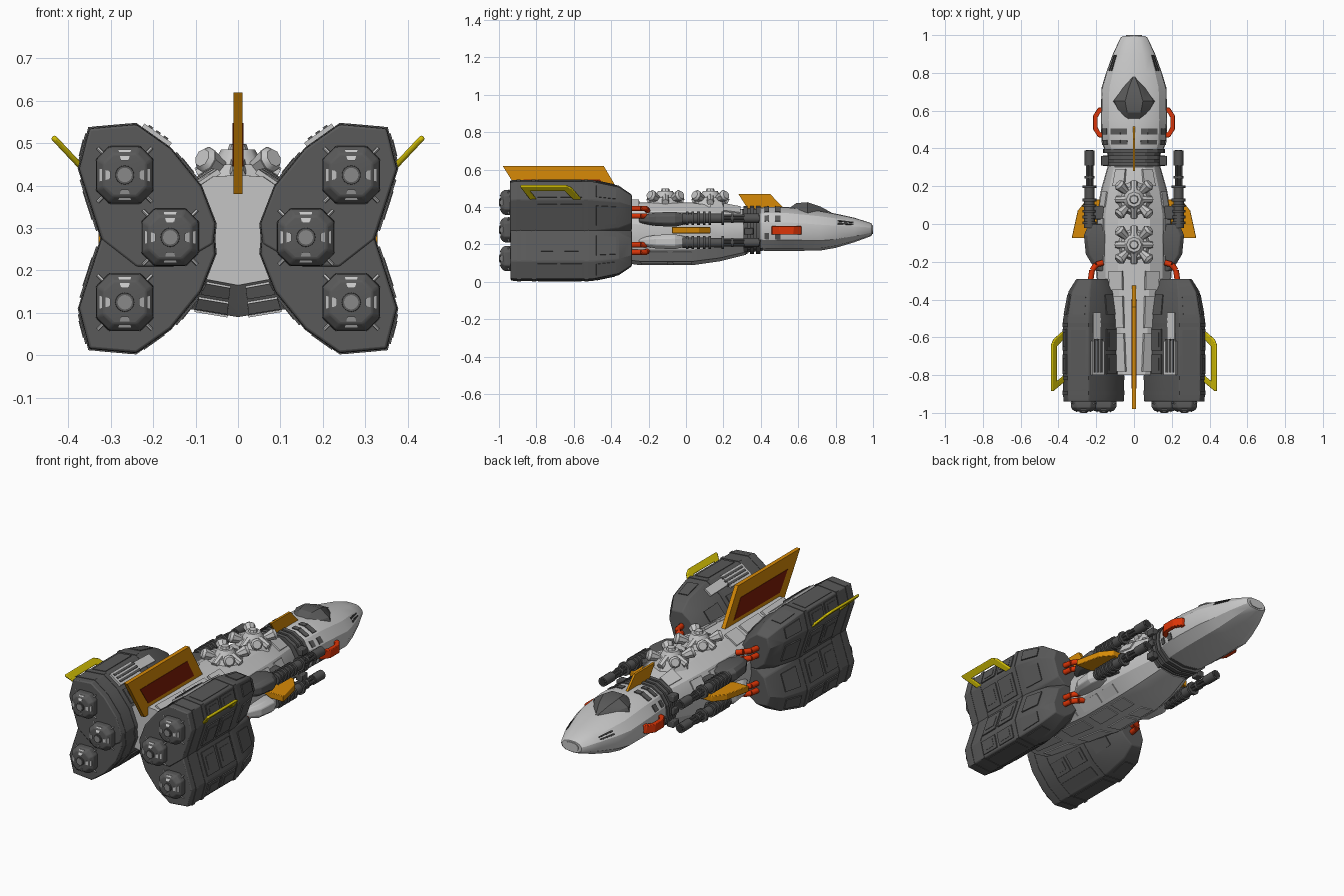
import bpy, bmesh, math
from mathutils import Vector as V

if "Cube" in bpy.data.objects:
    bpy.data.objects.remove(bpy.data.objects["Cube"])

def mat(name, r, g, b):
    m = bpy.data.materials.new(name)
    m.diffuse_color = (r, g, b, 1)
    m.use_nodes = True
    m.node_tree.nodes["Principled BSDF"].inputs["Base Color"].default_value = m.diffuse_color
    return m

LIGHT = mat("light_grey", .56, .56, .56)
DARK = mat("dark_grey", .1, .1, .1)
GUN = mat("gunmetal", .085, .085, .085)
MID = mat("mid_grey", .25, .25, .25)
BLACK = mat("near_black", .035, .035, .035)
ORANGE = mat("orange", .68, .255, .002)
RED = mat("red", .72, .035, .002)
MAROON = mat("dark_red", .22, .012, .002)
YELLOW = mat("yellow", .66, .53, .002)

def make(name, verts, faces, m, angle=25, bevel=0):
    bm = bmesh.new()
    vs = [bm.verts.new(v) for v in verts]
    for f in faces:
        bm.faces.new([vs[i] for i in f])
    bmesh.ops.recalc_face_normals(bm, faces=bm.faces)
    me = bpy.data.meshes.new(name)
    bm.to_mesh(me)
    bm.free()
    me.materials.append(m)
    me.shade_smooth()
    me.set_sharp_from_angle(angle=math.radians(angle))
    ob = bpy.data.objects.new(name, me)
    bpy.context.collection.objects.link(ob)
    if bevel:
        b = ob.modifiers.new("bevel", 'BEVEL')
        b.width, b.segments, b.limit_method = bevel, 2, 'ANGLE'
    return ob

def loft(name, rings, m, **kw):
    n = len(rings[0])
    faces = [(r*n+i, r*n+(i+1) % n, (r+1)*n+(i+1) % n, (r+1)*n+i)
             for r in range(len(rings)-1) for i in range(n)]
    faces += [tuple(range(n)), tuple(range((len(rings)-1)*n, len(rings)*n))]
    return make(name, [p for r in rings for p in r], faces, m, **kw)

def prism(name, pts, vec, m, **kw):
    pts = [V(p) for p in pts]
    return loft(name, [pts, [p+V(vec) for p in pts]], m, **kw)

def cyl(name, p0, p1, r0, r1, m, n=12):
    p0, p1 = V(p0), V(p1)
    q = (p1-p0).to_track_quat('Z', 'Y')
    circ = [q @ V((math.cos(2*math.pi*i/n), math.sin(2*math.pi*i/n), 0)) for i in range(n)]
    return loft(name, [[p0+c*r0 for c in circ], [p1+c*r1 for c in circ]], m, angle=40)

def box(name, c, d, m, bevel=0):
    x, y, z = c
    a, b, h = d[0]/2, d[1]/2, d[2]/2
    return prism(name, [(x-a, y-b, z-h), (x+a, y-b, z-h), (x+a, y+b, z-h), (x-a, y+b, z-h)],
                 (0, 0, 2*h), m, bevel=bevel)

def ring_at(rings, y):
    for a, b in zip(rings, rings[1:]):
        if a[0].y <= y <= b[0].y:
            t = (y-a[0].y)/(b[0].y-a[0].y)
            return [p.lerp(q, t) for p, q in zip(a, b)]

def plate(name, rings, i, t0, t1, y0, y1, h, m, s=1):
    """Raised plate lying on side i of a lofted skin, between two y positions."""
    A, B = ring_at(rings, y0), ring_at(rings, y1)
    j = (i+1) % len(A)
    pts = [A[i].lerp(A[j], t0), A[i].lerp(A[j], t1), B[i].lerp(B[j], t1), B[i].lerp(B[j], t0)]
    n = (pts[1]-pts[0]).cross(pts[3]-pts[0]).normalized()
    if n.dot(pts[0]-sum(A, V())/len(A)) < 0:
        n = -n
    pts = [p-n*.005 for p in pts]
    n = n*(h+.005)
    prism(name, [(p.x*s, p.y, p.z) for p in pts], (n.x*s, n.y, n.z), m)

# Fuselage cross-section shared by hull, neck and head
HALF = [(0, 1), (.42, .97), (.76, .72), (.97, .3), (1, -.1), (.92, -.5), (.6, -.88), (0, -1)]
PROF = HALF + [(-x, z) for x, z in HALF[-2:0:-1]]
def body(secs):
    return [[V((x*w, y, (zb+zt)/2 + z*(zt-zb)/2)) for x, z in PROF] for y, w, zb, zt in secs]

hull = body([(-.8, .14, .165, .425), (-.5, .18, .125, .425), (-.25, .2, .09, .425),
             (.04, .2, .09, .425), (.18, .175, .11, .41), (.32, .135, .145, .385)])
head = body([(.39, .155, .17, .395), (.43, .17, .165, .402), (.55, .176, .165, .40), (.72, .172, .168, .38),
             (.8, .148, .182, .365), (.9, .112, .212, .343), (.985, .072, .243, .316), (.995, .06, .25, .31)])
loft("hull", hull, LIGHT)
loft("head", head, LIGHT)
loft("nose_cap", body([(.96, .038, .26, .3), (1.0, .042, .257, .303)]), LIGHT)
loft("neck", body([(.3, .135, .155, .39), (.41, .145, .165, .395)]), DARK)
for y in (.318, .352, .386):
    loft("neck_ring", body([(y-.011, .164, .15, .405), (y+.011, .164, .15, .405)]), DARK)

# Hull and head panels, both sides
for s in (1, -1):
    for y0, y1 in ((-.78, -.58), (-.55, -.38), (-.35, -.25), (.2, .29)):
        plate("top_panel", hull, 1, -.35, .7, y0, y1, .008, LIGHT, s)
    for y0, y1 in ((-.76, -.56), (-.48, -.3), (-.24, -.1), (-.07, .03)):
        plate("belly_panel", hull, 6, .15, .8, y0, y1, .005, LIGHT, s)
        plate("belly_side_panel", hull, 5, .2, .8, y0, y1, .005, LIGHT, s)
    for y0, y1 in ((-.2, -.08), (-.05, .03), (.09, .17)):
        plate("shoulder_panel", hull, 2, .15, .85, y0, y1, .007, LIGHT, s)
    for y0, y1 in ((.42, .445), (.475, .505)):
        plate("head_vent", head, 0, .5, 1, y0, y1, .005, DARK, s)
        plate("head_vent", head, 1, .0, .85, y0, y1, .005, DARK, s)
        plate("side_vent", head, 2, .3, .9, y0, y1, .005, DARK, s)
        plate("side_vent", head, 4, .2, .9, y0, y1, .005, DARK, s)
    plate("nose_slit", head, 2, .2, .42, .81, .895, .003, BLACK, s)
    plate("nose_slit", head, 2, .58, .8, .81, .895, .003, BLACK, s)
    for z in (.2, .27, .34):
        box("neck_block", (s*.155, .335, z), (.04, .05, .035), GUN, .004)

# Cockpit canopy: faceted teardrop
def canopy_ring(y, w, z):
    return [V((a*w, y, .35+b*(z-.35))) for a, b in ((-1, 0), (-.85, .5), (-.4, .95), (.4, .95), (.85, .5), (1, 0))]
loft("canopy", [canopy_ring(*r) for r in ((.55, .07, .395), (.59, .09, .425), (.65, .118, .43),
                                          (.72, .07, .405), (.78, .012, .37))], DARK)

# Roof: two thruster clusters, each with four diagonal nozzles
for cy in (.13, -.11):
    cyl("cluster_base", (0, cy, .40), (0, cy, .45), .1, .075, LIGHT, 8)
    cyl("cluster_dome", (0, cy, .45), (0, cy, .485), .06, .04, LIGHT, 8)
    cyl("cluster_cap", (0, cy, .48), (0, cy, .498), .026, .02, LIGHT, 8)
    for k in range(8):
        c, d = math.cos(math.radians(45*k)), math.sin(math.radians(45*k))
        if k % 2:
            cyl("cluster_nozzle", (.05*c, cy+.05*d, .44), (.108*c, cy+.108*d, .462), .016, .032, LIGHT, 8)
            cyl("cluster_nozzle_mouth", (.106*c, cy+.106*d, .461), (.12*c, cy+.12*d, .466), .032, .022, LIGHT, 8)
        else:
            cyl("cluster_pipe", (.03*c, cy+.03*d, .455), (.095*c, cy+.095*d, .425), .022, .018, LIGHT, 8)

# Dorsal fins
def fin(name, yz, t, m):
    prism(name, [(-t/2, y, z) for y, z in yz], (t, 0, 0), m)
fin("rear_fin", [(-.98, .62), (-.44, .62), (-.31, .40), (-.83, .38)], .022, ORANGE)
fin("rear_fin_panel", [(-.87, .548), (-.46, .548), (-.40, .445), (-.8, .445)], .026, MAROON)
fin("front_fin", [(.28, .47), (.45, .47), (.545, .37), (.35, .36)], .012, ORANGE)

# Engine pod cross-section (upper right); the others are mirrored
P = [(.24, .548), (.353, .538), (.378, .44), (.323, .27), (.24, .205),
     (.15, .205), (.055, .26), (.05, .31), (.085, .40), (.158, .49)]
def pod_ring(y, k, up):
    pts = [(.212+(x-.212)*k, .365+(z-.365)*k) for x, z in P]
    return [V((x, y, z if up else .55-z)) for x, z in pts]

for s in (1, -1):
    for up in (True, False):
        side = "upper" if up else "lower"
        flip = lambda z: z if up else .55-z
        e = 0 if up else .003
        rings = [pod_ring(*r, up) for r in ((-.94+e, .975), (-.915, .985), (-.5, .985), (-.36, .82), (-.29, .56))]
        loft(side+"_pod", [[V((p.x*s, p.y, p.z)) for p in r] for r in rings], DARK, bevel=.005)
        for y in (-.895, -.815, -.535):
            rr = [pod_ring(yy+e, 1.0, up) for yy in (y-.011, y+.011)]
            loft("pod_rib", [[V((p.x*s, p.y, p.z)) for p in r] for r in rr], DARK)
        for i in (1, 2, 3, 8):
            for y0, y1 in ((-.795, -.69), (-.67, -.555)):
                plate("pod_panel", rings, i, .14, .86, y0, y1, .006, DARK, s)
                plate("pod_recess", rings, i, .3, .7, y0+.02, y1-.02, .008, DARK, s)
            plate("pod_front_panel", rings, i, .18, .82, -.48, -.375, .006, DARK, s)
        plate("pod_edge_panel", rings, 0, .15, .85, -.79, -.56, .003, DARK, s)
        plate("pod_edge_front", rings, 0, .2, .8, -.48, -.38, .004, DARK, s)
        # Light grille on the inner shoulder of the upper pods
        if up:
            plate("pod_grille", rings, 9, .05, .85, -.8, -.62, .012, LIGHT, s)
            plate("pod_grille_tip", rings, 9, .25, .75, -.63, -.47, .01, LIGHT, s)
            for t in (.18, .4, .62):
                plate("grille_slot", rings, 9, t, t+.12, -.785, -.61, .016, DARK, s)
        else:
            plate("pod_lower_panel", rings, 9, .2, .8, -.79, -.56, .004, DARK, s)
        # Red coolant pipes between hull and pod
        for z in (.392, .352):
            path = [(s*.165, -.205, flip(z-.01)), (s*.2, -.215, flip(z)), (s*.222, -.245, flip(z)), (s*.232, -.31, flip(z))]
            for a, b in zip(path, path[1:]):
                cyl("coolant_pipe", a, b, .015, .015, RED, 10)
        # Guns: mount, ribbed receiver, barrels and muzzle
        gx, gz = s*.236, flip(.34)
        box("gun_arm", (s*.2, .06, gz), (.08, .07, .03), DARK, .004)
        cyl("gun_receiver", (gx, -.02, gz), (gx, .2, gz), .03, .026, GUN, 10)
        for y in (.0, .03, .06, .09, .12, .19):
            cyl("gun_rib", (gx, y, gz), (gx, y+.014, gz), .037, .037, GUN, 10)
        for k in range(5):
            a = 2*math.pi*k/5
            bx, bz = gx+.014*math.cos(a), gz+.014*math.sin(a)
            cyl("gun_barrel", (bx, .19, bz), (bx, .385, bz), .008, .008, GUN, 8)
        for y0, y1 in ((.24, .255), (.31, .39)):
            cyl("gun_sleeve", (gx, y0, gz), (gx, y1, gz), .026, .026, GUN, 10)
        cyl("gun_bore", (gx, .385, gz), (gx, .392, gz), .018, .018, BLACK, 10)
        # Gun fairing on the hull flank
        def fr(y, x1, h):
            zc = flip(.335)
            return [V((s*x, y, zc+z)) for x, z in ((.15, -h), (x1-.02, -h), (x1, -h*.5), (x1, h*.5), (x1-.02, h), (.15, h))]
        loft("gun_fairing", [fr(-.25, .2, .02), fr(-.16, .255, .036), fr(-.06, .265, .04), fr(.0, .24, .026)],
             DARK if up else LIGHT, bevel=.004)

    # Engines: rounded-square bells, three per side
    for ex, ez in ((.267, .425), (.267, .125), (.16, .278)):
        def sq(y, r):
            c = r*.55
            return [V((s*ex+x, y, ez+z)) for x, z in ((c, r), (r, c), (r, -c), (c, -r), (-c, -r), (-r, -c), (-r, c), (-c, r))]
        loft("engine", [sq(-.92, .06), sq(-.945, .068), sq(-.972, .066), sq(-.99, .05), sq(-.992, .034)], DARK, bevel=.004)
        cyl("engine_nozzle", (s*ex, -.97, ez), (s*ex, -.998, ez), .024, .022, DARK, 16)
        cyl("engine_core", (s*ex, -.99, ez), (s*ex, -1, ez), .017, .017, MID, 16)
        for k in range(4):
            c, d = round(math.cos(k*math.pi/2)), round(math.sin(k*math.pi/2))
            at = lambda u, w, y: (s*ex+c*u-d*w, y, ez+d*u+c*w)
            prism("engine_flap", [at(.034, -.009, -.99), at(.034, .009, -.99), at(.06, .015, -.975), at(.06, -.015, -.975)],
                  (0, -.007, 0), LIGHT)
            g, h = math.cos((k+.5)*math.pi/2), math.sin((k+.5)*math.pi/2)
            cyl("engine_strut", (s*ex+.06*g, -.955, ez+.06*h), (s*ex+.09*g, -.945, ez+.09*h), .004, .004, LIGHT, 6)

    # Orange side fin, red handle and yellow rail
    prism("side_fin", [(s*.18, .13, .26), (s*.25, .13, .26), (s*.298, .07, .26), (s*.33, -.075, .26), (s*.25, -.075, .26),
                       (s*.18, -.04, .26)], (0, 0, .033), ORANGE, bevel=.003)
    prism("red_handle", [(s*x, y, .253) for x, y in ((.155, .62), (.19, .615), (.216, .575), (.216, .5), (.19, .46), (.155, .455),
          (.155, .48), (.178, .485), (.192, .51), (.192, .565), (.178, .59), (.155, .595))], (0, 0, .045), RED, bevel=.003)
    prism("yellow_rail", [(s*(.352+.08*u), y, .435+.085*u) for u, y in ((0, -.55), (.85, -.61), (1, -.64), (1, -.885), (.9, -.885),
          (0, -.825), (0, -.79), (.68, -.835), (.68, -.65), (0, -.59))], (s*.01, 0, -.009), YELLOW, bevel=.005)
